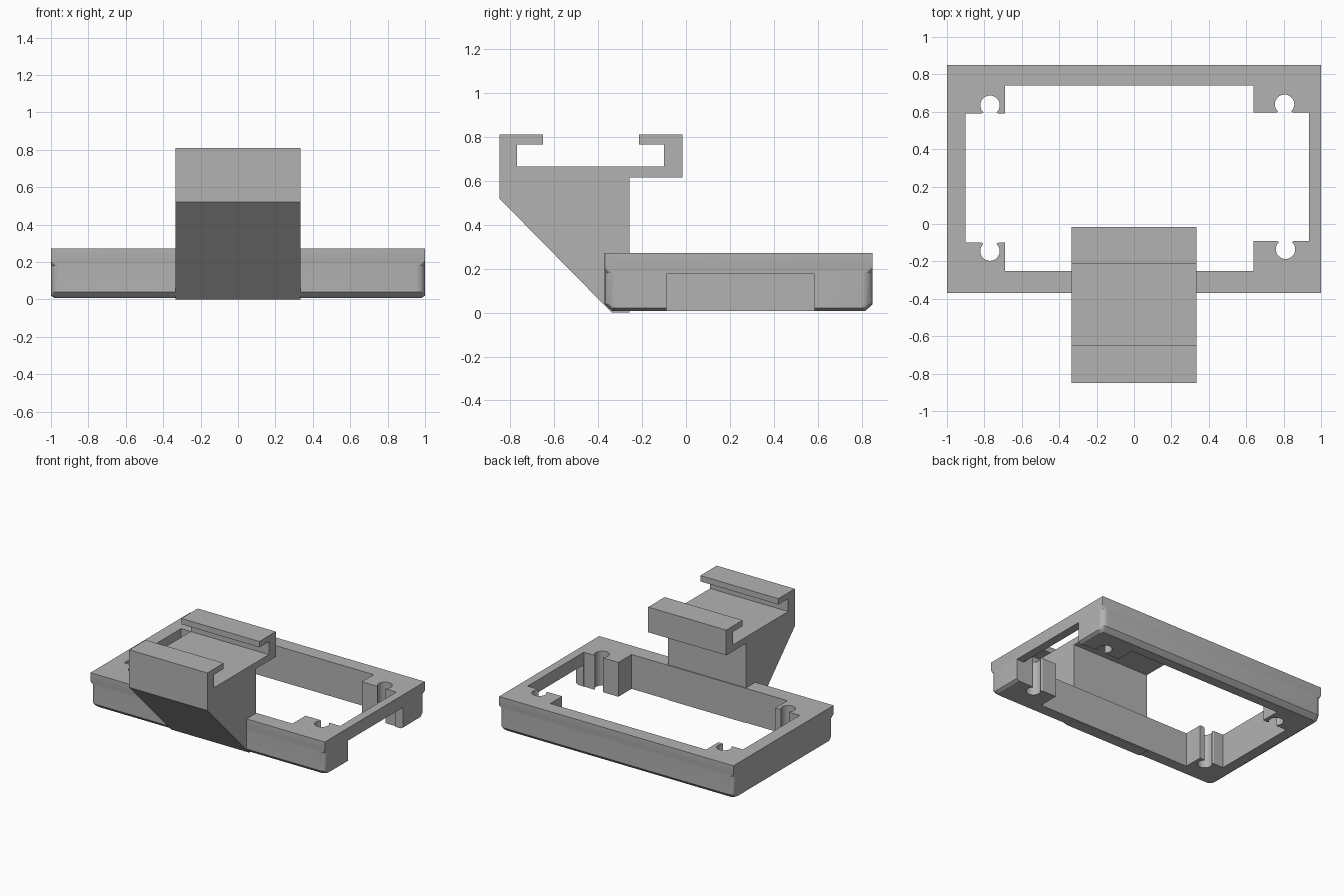
import bpy
import bmesh
from math import radians, cos, sin, pi

default = bpy.data.objects.get("Cube")
if default:
    bpy.data.objects.remove(default, do_unlink=True)

grey = bpy.data.materials.new("plain grey")
grey.use_nodes = True
GREY = (0.45, 0.45, 0.45, 1)
grey.diffuse_color = GREY
grey.node_tree.nodes["Principled BSDF"].inputs["Base Color"].default_value = GREY


def loft(name, rings):
    """Closed solid through a stack of matching point rings."""
    bm = bmesh.new()
    loops = [[bm.verts.new(p) for p in ring] for ring in rings]
    n = len(loops[0])
    for a, b in zip(loops, loops[1:]):
        for i in range(n):
            j = (i + 1) % n
            bm.faces.new((a[i], a[j], b[j], b[i]))
    bm.faces.new(loops[0][::-1])
    bm.faces.new(loops[-1])
    bmesh.ops.recalc_face_normals(bm, faces=bm.faces)
    mesh = bpy.data.meshes.new(name)
    bm.to_mesh(mesh)
    bm.free()
    mesh.materials.append(grey)
    obj = bpy.data.objects.new(name, mesh)
    bpy.context.collection.objects.link(obj)
    return obj


def select(obj):
    bpy.ops.object.select_all(action='DESELECT')
    obj.select_set(True)
    bpy.context.view_layer.objects.active = obj


def cut(obj, cutter):
    mod = obj.modifiers.new("cut", 'BOOLEAN')
    mod.operation = 'DIFFERENCE'
    mod.solver = 'EXACT'
    mod.object = cutter
    select(obj)
    bpy.ops.object.modifier_apply(modifier=mod.name)
    bpy.data.objects.remove(cutter, do_unlink=True)


def rounded_ring(z, inset_x, inset_y, r, steps=6):
    """Rounded rectangle at height z; r is the corner radius."""
    hx, hy, mid = 1 - inset_x, 0.61 - inset_y, 0.24
    pts = []
    for k, (sx, sy) in enumerate(((1, 1), (-1, 1), (-1, -1), (1, -1))):
        for i in range(steps + 1):
            a = pi / 2 * (k + i / steps)
            pts.append((sx * (hx - r) + r * cos(a), mid + sy * (hy - r) + r * sin(a), z))
    return pts


def keyhole(cx, cy, s):
    """Round screw slot opening towards the middle of the frame."""
    r, mouth, gap = 0.052, 0.046, 0.045
    pts = [(-mouth, gap)]
    for i in range(25):
        a = radians(132 + 276 * i / 24)
        pts.append((r * cos(a), r * sin(a)))
    pts.append((mouth, gap))
    return [(cx + s * x, cy + s * y) for x, y in pts]


# Frame body: chamfered base, rounded corners flaring to a square top
frame = loft("frame", [
    rounded_ring(0.007, 0.02, 0.035, 0.03),
    rounded_ring(0.02, 0, 0.02, 0.04),
    rounded_ring(0.04, 0, 0, 0.045),
    rounded_ring(0.18, 0, 0, 0.045),
    rounded_ring(0.205, 0, 0, 0.001),
    rounded_ring(0.272, 0, 0, 0.001),
])

# Opening with four corner posts, each with a screw slot
opening = (
    [(-0.9, -0.1)] + keyhole(-0.77, -0.145, 1)
    + [(-0.69, -0.1), (-0.69, -0.25), (0.64, -0.25), (0.64, -0.09)]
    + keyhole(0.81, -0.135, 1)
    + [(0.935, -0.09), (0.935, 0.595)] + keyhole(0.805, 0.64, -1)
    + [(0.64, 0.595), (0.64, 0.74), (-0.69, 0.74), (-0.69, 0.59)]
    + keyhole(-0.77, 0.635, -1) + [(-0.9, 0.59)]
)
cut(frame, loft("opening_cutter", [[(x, y, z) for x, y in opening] for z in (-0.2, 0.5)]))

# Notch under the side wall
notch = [(0.9, -0.089), (1.2, -0.089), (1.2, 0.585), (0.9, 0.585)]
cut(frame, loft("notch_cutter", [[(x, y, z) for x, y in notch] for z in (-0.2, 0.175)]))
select(frame)
bpy.ops.object.shade_smooth_by_angle(angle=radians(25))

# Mounting bracket: sloped support with a slotted rail on top
profile = [
    (-0.85, 0.81), (-0.65, 0.81), (-0.65, 0.765), (-0.77, 0.765),
    (-0.77, 0.665), (-0.1, 0.665), (-0.1, 0.765), (-0.215, 0.765),
    (-0.215, 0.81), (-0.015, 0.81), (-0.015, 0.615), (-0.257, 0.615),
    (-0.257, 0), (-0.338, 0), (-0.85, 0.52),
]
loft("bracket", [[(x, y, z) for y, z in profile] for x in (-0.333, 0.333)])
